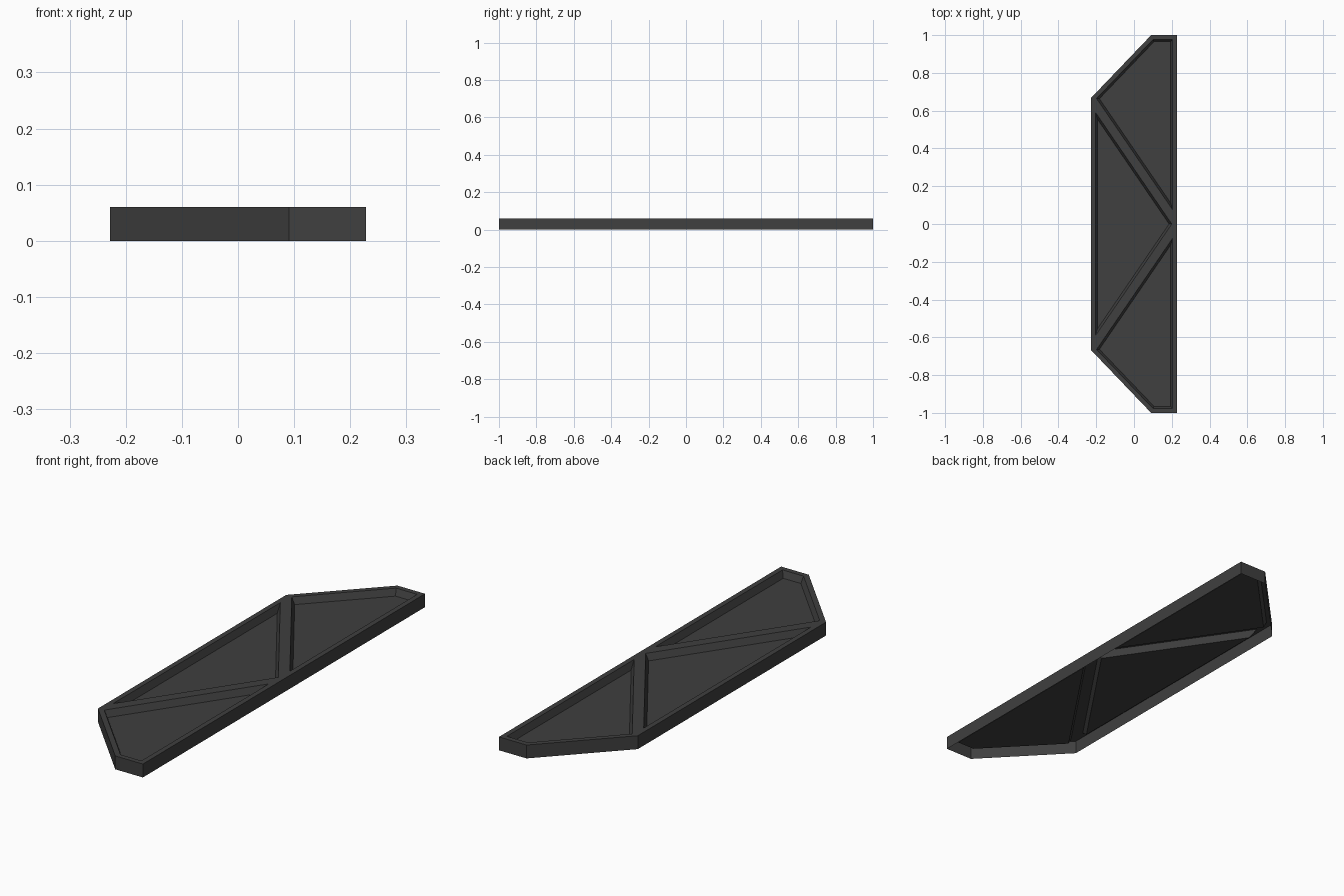
import bpy
import bmesh

cube = bpy.data.objects.get("Cube")
if cube:
    bpy.data.objects.remove(cube, do_unlink=True)

HALF_WIDTH, HEIGHT = 0.228, 0.06
RIM, SLOPE, DEPTH = 0.023, 0.012, 0.03

charcoal = bpy.data.materials.new("charcoal")
charcoal.use_nodes = True
colour = (0.05, 0.05, 0.05, 1)
charcoal.diffuse_color = colour
charcoal.node_tree.nodes["Principled BSDF"].inputs["Base Color"].default_value = colour

bm = bmesh.new()


def vert(x, y):
    return bm.verts.new((x, y, HEIGHT))


# Top outline, split along two diagonal braces that meet mid-edge
middle = vert(HALF_WIDTH, 0)
front_side, back_side = [
    [vert(-HALF_WIDTH, s * 0.667), vert(0.091, s), vert(HALF_WIDTH, s)]
    for s in (-1, 1)
]
panels = [
    bm.faces.new([middle, back_side[0], front_side[0]]),
    bm.faces.new([middle] + front_side),
    bm.faces.new([middle] + back_side[::-1]),
]
bmesh.ops.recalc_face_normals(bm, faces=panels)
for face in panels:
    face.normal_update()
    if face.normal.z < 0:
        face.normal_flip()

# Outer walls, open underneath
border = [e for e in bm.edges if e.is_boundary]
walls = bmesh.ops.extrude_edge_only(bm, edges=border)["geom"]
for v in walls:
    if isinstance(v, bmesh.types.BMVert):
        v.co.z = 0

# Flat rim and braces, then sunken panels with steep sloping sides
bmesh.ops.inset_individual(bm, faces=panels, thickness=RIM, use_even_offset=True)
bmesh.ops.inset_individual(bm, faces=panels, thickness=SLOPE, use_even_offset=True)
for face in panels:
    for v in face.verts:
        v.co.z = HEIGHT - DEPTH

bmesh.ops.recalc_face_normals(bm, faces=bm.faces[:])
bm.faces.ensure_lookup_table()
if panels[0].normal.z < 0:
    bmesh.ops.reverse_faces(bm, faces=bm.faces[:])

mesh = bpy.data.meshes.new("braced_panel")
bm.to_mesh(mesh)
bm.free()
mesh.materials.append(charcoal)
panel = bpy.data.objects.new("braced_panel", mesh)
bpy.context.collection.objects.link(panel)
